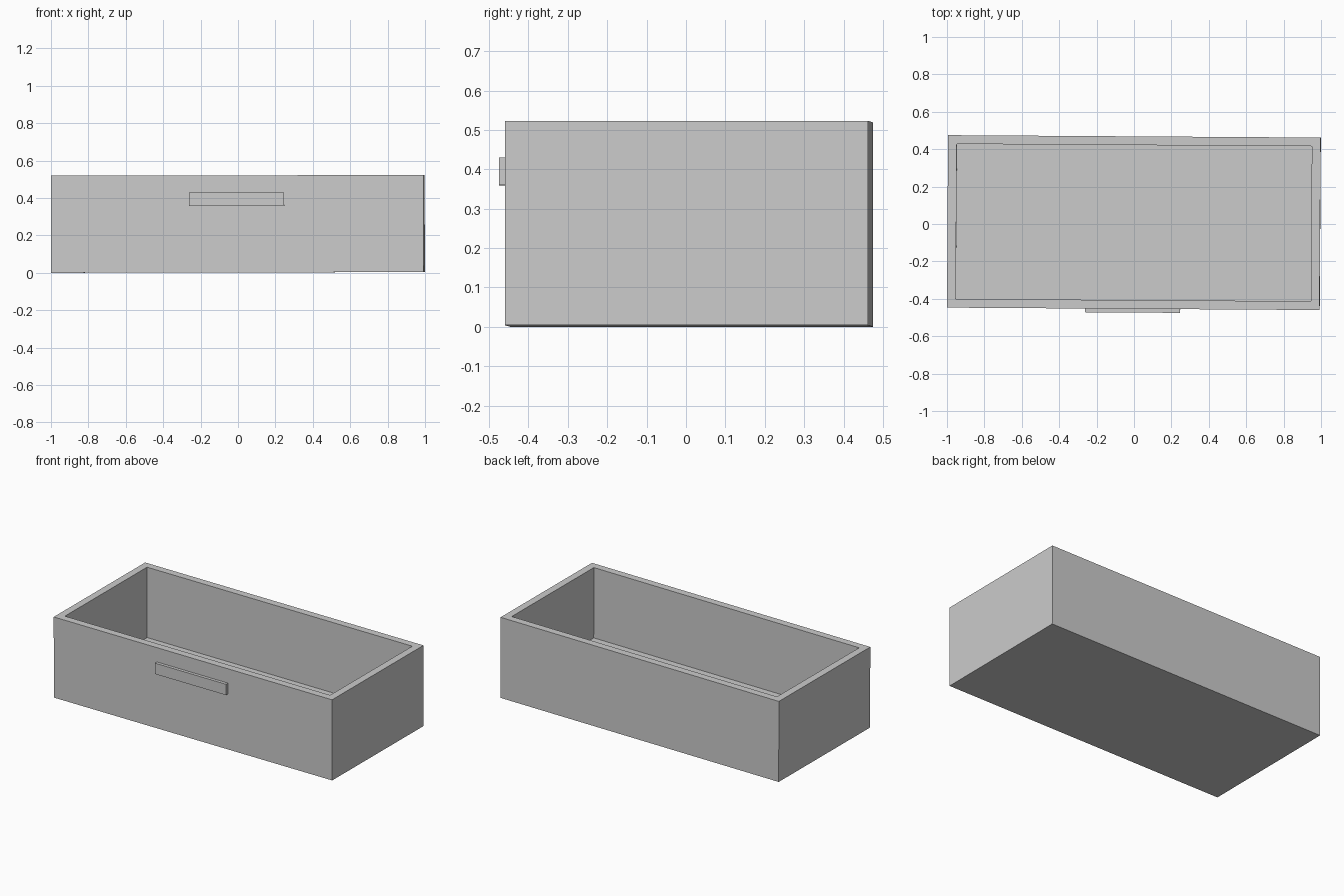
import bpy, bmesh
from mathutils import Matrix, Vector, Euler

if "Cube" in bpy.data.objects:
    bpy.data.objects.remove(bpy.data.objects["Cube"])

grey = bpy.data.materials.new("light grey")
grey.diffuse_color = (0.6, 0.6, 0.6, 1)
grey.use_nodes = True
grey.node_tree.nodes["Principled BSDF"].inputs["Base Color"].default_value = grey.diffuse_color

# The whole drawer sits very slightly turned and tilted
PLACE = Matrix.Translation((0, 0.0075, 0.002)) @ Euler((0, -0.002, -0.0065)).to_matrix().to_4x4()
LENGTH, DEPTH, HEIGHT, WALL = 1.992, 0.922, 0.519, 0.066


def box(name, size, centre, hollow=0):
    bm = bmesh.new()
    bmesh.ops.create_cube(bm, size=1)
    bmesh.ops.scale(bm, vec=Vector(size), verts=bm.verts)
    bmesh.ops.translate(bm, vec=Vector(centre), verts=bm.verts)
    if hollow:
        # inset the top face for the rim, then sink it to form the cavity
        bm.normal_update()
        top = max(bm.faces, key=lambda f: f.normal.z)
        bmesh.ops.inset_region(bm, faces=[top], thickness=hollow)
        cavity = bmesh.ops.extrude_discrete_faces(bm, faces=[top])["faces"][0]
        bmesh.ops.translate(bm, vec=(0, 0, hollow - size[2]), verts=cavity.verts)
    bm.normal_update()
    mesh = bpy.data.meshes.new(name)
    bm.to_mesh(mesh)
    bm.free()
    mesh.materials.append(grey)
    obj = bpy.data.objects.new(name, mesh)
    obj.matrix_world = PLACE
    bpy.context.collection.objects.link(obj)
    return obj


# Open tray of the drawer
box("drawer_tray", (LENGTH, DEPTH, HEIGHT), (0, 0, HEIGHT / 2), WALL)

# Flat pull bar on the front
box("drawer_handle", (0.508, 0.02, 0.07), (-0.003, -DEPTH / 2 - 0.01, 0.392))
